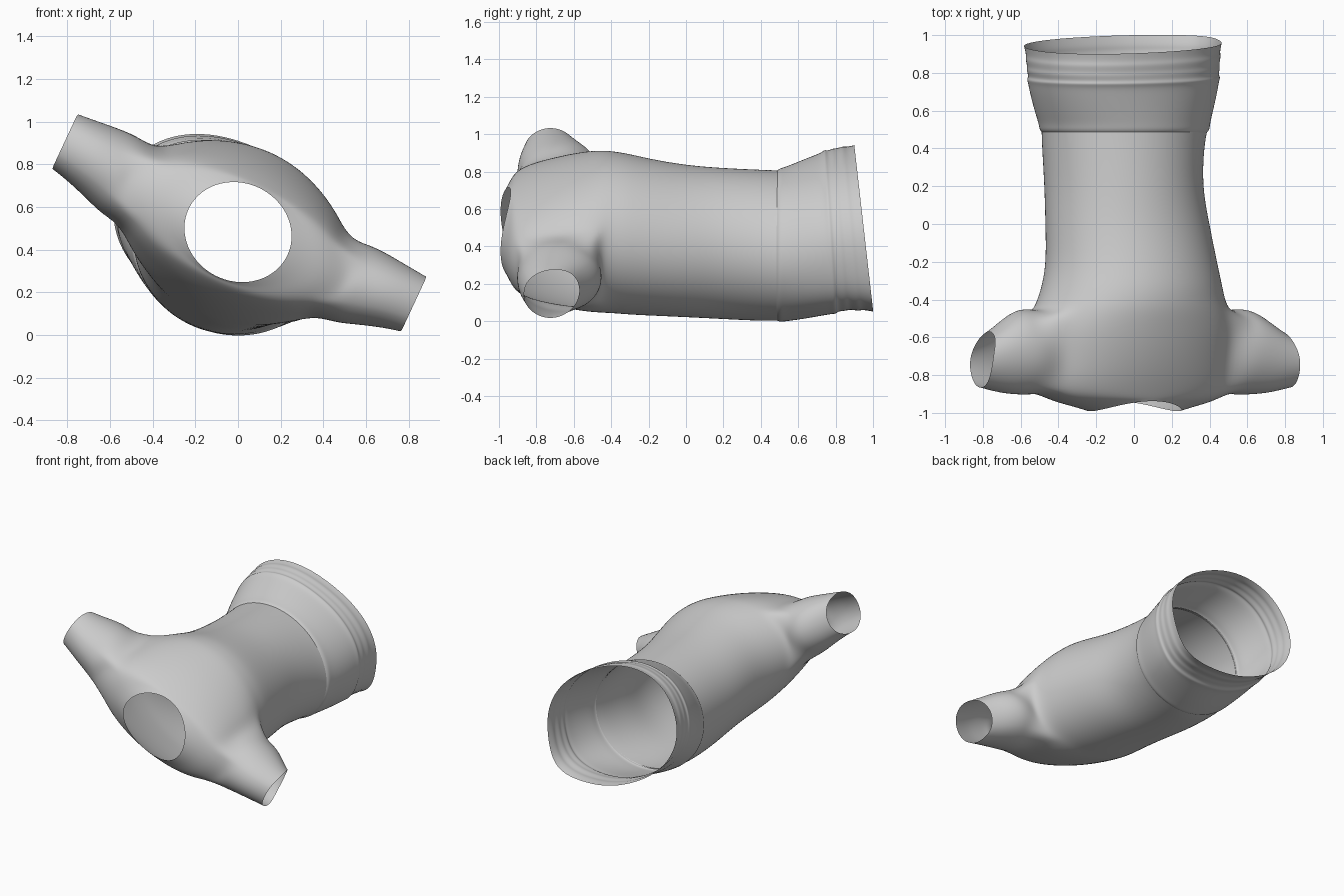
import bpy, bmesh, math
from mathutils import Vector

if "Cube" in bpy.data.objects:
    bpy.data.objects.remove(bpy.data.objects["Cube"])

TILT = math.radians(-25)              # the garment lies rolled about its length
U = Vector((math.cos(TILT), 0, math.sin(TILT)))
V = Vector((-math.sin(TILT), 0, math.cos(TILT)))
N = 32


def spow(c, e):
    return math.copysign(abs(c) ** e, c)


def section(bm, y, cx, cz, a, b, n=2.0, yfun=None, corner=0.0):
    """Ring of verts: tilted superellipse across the body, with one corner pulled out."""
    ring = []
    for i in range(N):
        t = 2 * math.pi * i / N
        d = (t + math.radians(22) + math.pi) % (2 * math.pi) - math.pi
        g = 1 + corner * math.exp(-(d / .38) ** 2)
        p = Vector((cx, y, cz)) + U * a * g * spow(math.cos(t), 2 / n) + V * b * g * spow(math.sin(t), 2 / n)
        if yfun:
            p.y += yfun(t, p)
        ring.append(bm.verts.new(p))
    return ring


def bridge(bm, r0, r1, skip=()):
    n = len(r0)
    for i in range(n):
        if i not in skip:
            j = (i + 1) % n
            bm.faces.new((r0[i], r0[j], r1[j], r1[i]))


def finish(bm, name, levels):
    loose = [v for v in bm.verts if not v.link_faces]
    bmesh.ops.delete(bm, geom=loose, context='VERTS')
    bmesh.ops.recalc_face_normals(bm, faces=bm.faces)
    me = bpy.data.meshes.new(name)
    bm.to_mesh(me)
    bm.free()
    for p in me.polygons:
        p.use_smooth = True
    ob = bpy.data.objects.new(name, me)
    bpy.context.collection.objects.link(ob)
    ob.modifiers.new("smooth", 'SUBSURF').levels = levels
    ob.modifiers["smooth"].render_levels = levels
    return ob


# Torso: sections from waist to neck (y, centre x, centre z, half width, half depth)
stations = [
    (.50, -.050, .405, .452, .392), (.42, -.058, .405, .439, .399),
    (.20, -.057, .415, .423, .402), (.00, -.035, .428, .444, .400),
    (-.20, -.013, .450, .463, .412), (-.32, -.010, .468, .490, .420),
    (-.40, -.015, .477, .515, .416), (-.46, -.015, .480, .545, .409),
    (-.55, -.015, .480, .580, .388), (-.64, -.015, .480, .585, .364),
    (-.73, -.015, .480, .585, .335), (-.82, -.015, .480, .585, .300),
    (-.895, -.010, .480, .555, .262), (-.94, -.005, .481, .455, .245),
    (-.967, .0, .482, .345, .237), (-.992, .0, .482, .257, .231),
]
bm = bmesh.new()
rings = []
for k, s in enumerate(stations):
    dip = {len(stations) - 1: .055, len(stations) - 2: .040,
           len(stations) - 3: .02}.get(k, 0)          # neckline scoop
    rings.append(section(bm, *s, yfun=lambda t, p, d=dip: d * math.sin(t) ** 2))

# Armholes are left open between two stations, +-3 segments about each side
K0, K1, H = 7, 12, 3
holes = {1: 0, -1: N // 2}
open_segs = {(c + i) % N for c in holes.values() for i in range(-H, H)}
for k in range(len(rings) - 1):
    bridge(bm, rings[k], rings[k + 1], open_segs if K0 <= k < K1 else ())

# Sleeves: each grows out of its armhole (distance, centre y, centre v, half y, half v)
sleeve = [
    (.600, -.676, .015, .230, .205), (.680, -.676, .028, .228, .190),
    (.760, -.690, .038, .208, .172), (.840, -.708, .046, .174, .156),
    (.902, -.717, .050, .150, .146),
]
origin = Vector((-.015, 0, .48))
for side, c in holes.items():
    ids = [(c + i) % N for i in range(-H, H + 1)]
    loop = [rings[K0][i] for i in ids]
    loop += [rings[k][ids[-1]] for k in range(K0 + 1, K1)]
    loop += [rings[K1][i] for i in reversed(ids)]
    loop += [rings[k][ids[0]] for k in range(K1 - 1, K0, -1)]
    angles = [math.atan2((v.co - origin).dot(V) / .21, (v.co.y + .678) / .217) for v in loop]
    prev = loop
    for d, cy, cv, ry, rv in sleeve:
        ring = []
        for t in angles:
            back = -.05 * max(0, math.cos(t)) * (d - .6) / .3    # cuff slants at the back
            p = origin + U * side * (d + back) + V * (cv + rv * math.sin(t))
            p.y = cy + ry * math.cos(t)
            ring.append(bm.verts.new(p))
        bridge(bm, prev, ring)
        prev = ring
finish(bm, "torso_and_sleeves", 2)

# Hem band: flares from the waist seam, with soft folds and a slanted edge
band = [
    (.485, -.050, .405, .450, .390), (.50, -.050, .406, .464, .401),
    (.53, -.051, .412, .466, .401), (.60, -.054, .430, .488, .403),
    (.70, -.055, .458, .514, .402), (.75, -.056, .472, .522, .402),
    (.77, -.056, .480, .530, .410), (.785, -.056, .484, .518, .397),
    (.82, -.057, .492, .530, .401), (.84, -.058, .495, .523, .396),
    (.88, -.058, .498, .534, .405), (.90, -.059, .499, .527, .398),
    (.95, -.060, .500, .538, .406),
]
bm = bmesh.new()
prev = None
for s in band:
    w = max(0, (s[0] - .5) / .45)
    ring = section(bm, *s, n=2 + .2 * w, corner=.10 * w,
                   yfun=lambda t, p, w=w: -.05 * w * (p.z - .5) / .44)
    if prev:
        bridge(bm, prev, ring)
    prev = ring
finish(bm, "hem_band", 2)
